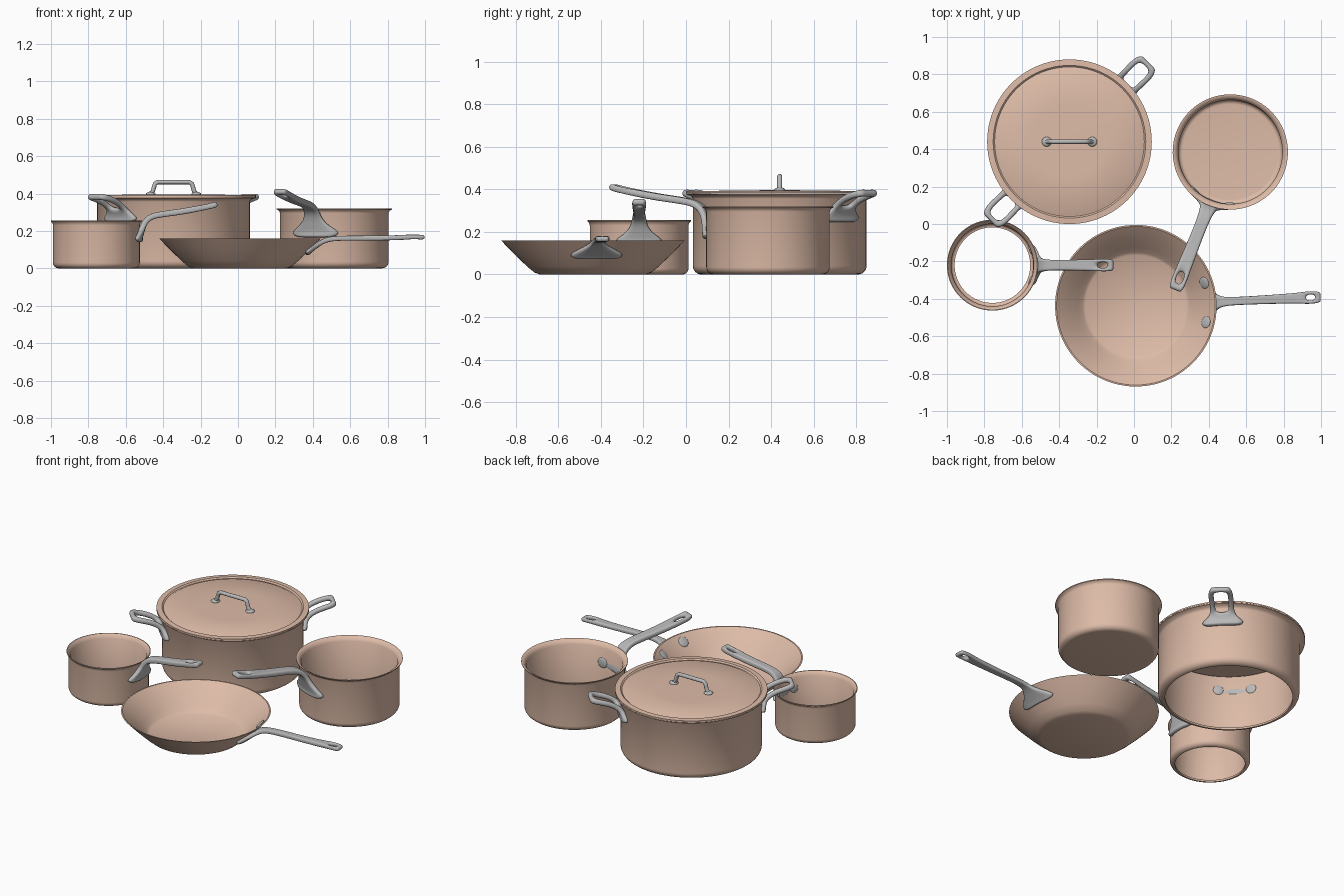
import bpy, bmesh, math
from mathutils import Vector, Matrix

if "Cube" in bpy.data.objects:
    bpy.data.objects.remove(bpy.data.objects["Cube"])


def material(name, color):
    mat = bpy.data.materials.new(name)
    mat.use_nodes = True
    mat.diffuse_color = color
    mat.node_tree.nodes["Principled BSDF"].inputs["Base Color"].default_value = color
    return mat


copper = material("pale copper", (0.73, 0.50, 0.39, 1))
steel = material("brushed steel", (0.48, 0.48, 0.48, 1))


def finish(name, bm, mat, place):
    """Turn a bmesh into a smooth shaded object."""
    bmesh.ops.recalc_face_normals(bm, faces=bm.faces)
    mesh = bpy.data.meshes.new(name)
    bm.to_mesh(mesh)
    bm.free()
    mesh.materials.append(mat)
    obj = bpy.data.objects.new(name, mesh)
    obj.matrix_world = place
    bpy.context.collection.objects.link(obj)
    bpy.ops.object.select_all(action='DESELECT')
    obj.select_set(True)
    bpy.context.view_layer.objects.active = obj
    bpy.ops.object.shade_smooth_by_angle(angle=math.radians(40))
    return obj


def lathe(name, profile, place, closed=False):
    """Spin an (r, z) profile around the vertical axis."""
    bm = bmesh.new()
    verts = [bm.verts.new((r, 0, z)) for r, z in profile]
    edges = [bm.edges.new(pair) for pair in zip(verts, verts[1:])]
    if closed:
        edges.append(bm.edges.new((verts[-1], verts[0])))
    bmesh.ops.spin(bm, geom=verts + edges, axis=(0, 0, 1), cent=(0, 0, 0),
                   angle=math.tau, steps=96)
    bmesh.ops.remove_doubles(bm, verts=bm.verts, dist=1e-5)
    return finish(name, bm, copper, place)


def arc(r, z, radius, steps=6):
    """Rounded bottom corner, from the base up to the wall."""
    turns = [math.pi / 2 * i / steps for i in range(steps + 1)]
    return [(r + radius * math.sin(a), z - radius * math.cos(a)) for a in turns]


def pot(name, radius, height, rim, corner, place, base=True):
    """Straight sided vessel with a flared lip and rounded foot."""
    wall = 0.012
    flare = rim - radius
    outer = arc(radius - corner, corner, corner) + [
        (radius, height - 0.025), (radius + flare * 0.3, height - 0.012),
        (rim, height - 0.005), (rim, height)]
    inner = [(rim - 0.004, height), (radius, height - 0.007),
             (radius - wall, height - 0.025)]
    inner += arc(radius - corner, corner, corner - wall)[::-1]
    profile = outer + inner
    if base:
        profile = [(0, 0)] + profile + [(0, wall)]
    lathe(name, profile, place, closed=not base)


def handle(name, rows, holes, hug, place, thick=0.032, inner=0.5):
    """Strip of (r, z, half width, wrap) rows; wrap bends it round the wall."""
    bm = bmesh.new()
    grid = []
    for r, z, half, wrap in rows:
        line = []
        for side in (-1, -inner, inner, 1):
            y = side * half
            bend = wrap * (hug - math.sqrt(hug * hug - y * y))
            line.append(bm.verts.new((r - bend, y, z)))
        grid.append(line)
    for i, (a, b) in enumerate(zip(grid, grid[1:])):
        for j in range(3):
            if not (j == 1 and i in holes):
                bm.faces.new((a[j], a[j + 1], b[j + 1], b[j]))
    obj = finish(name, bm, steel, place)
    solid = obj.modifiers.new("thickness", 'SOLIDIFY')
    solid.thickness = thick
    solid.offset = 0
    obj.modifiers.new("rounding", 'SUBSURF').levels = 2
    obj.modifiers["rounding"].render_levels = 2


def dome(name, spot, normal, size, depth, place):
    """Flattened round button facing along a normal."""
    bm = bmesh.new()
    bmesh.ops.create_uvsphere(bm, u_segments=24, v_segments=12, radius=1)
    turn = Vector(normal).to_track_quat('Z', 'Y').to_matrix().to_4x4()
    scale = Matrix.Diagonal((size, size, depth, 1))
    bm.transform(Matrix.Translation(spot) @ turn @ scale)
    finish(name, bm, steel, place)


def rivets(name, radius, z, spread, size, tilt, place):
    """Pair of rivet heads on the inside wall."""
    for side, label in ((-1, "right"), (1, "left")):
        a = side * math.asin(spread / radius)
        spot = (radius * math.cos(a), radius * math.sin(a), z)
        dome(f"{name}_{label}", spot, (-math.cos(a), -math.sin(a), tilt),
             size, 0.007, place)


def at(x, y, degrees=0):
    return Matrix.Translation((x, y, 0)) @ Matrix.Rotation(math.radians(degrees), 4, 'Z')


# Long pan handle: offset from wall, rise, half width, wrap
LONG = [(0.008, 0, 0.10, 1), (0.008, 0.025, 0.15, 1), (0.01, 0.06, 0.09, 1),
        (0.018, 0.105, 0.05, 0.6), (0.04, 0.155, 0.042, 0), (0.09, 0.185, 0.034, 0),
        (0.21, 0.20, 0.034, 0), (0.33, 0.22, 0.038, 0), (0.40, 0.235, 0.04, 0),
        (0.47, 0.25, 0.042, 0), (0.505, 0.262, 0.034, 0)]


def long_handle(name, radius, low, scale, place):
    rows = [(radius + 0.008 + (off - 0.008) * scale, low + rise * scale * 0.95,
             half * scale, wrap) for off, rise, half, wrap in LONG]
    handle(name, rows, {8}, radius, place)


# Small saucepan, open underneath
small = at(-0.757, -0.22)
pot("small_saucepan", 0.232, 0.255, 0.243, 0.03, small, base=False)
long_handle("small_saucepan_handle", 0.232, 0.14, 0.82, small)
rivets("small_saucepan_rivet", 0.219, 0.165, 0.08, 0.026, 0, small)

# Large saucepan
large = at(0.515, 0.385, -111.8)
pot("large_saucepan", 0.29, 0.32, 0.308, 0.035, large)
long_handle("large_saucepan_handle", 0.29, 0.165, 1, large)
rivets("large_saucepan_rivet", 0.277, 0.20, 0.10, 0.032, 0, large)

# Frying pan with sloping sides
frying = at(0.01, -0.437, 2.7)
lathe("frying_pan", [
    (0, 0), (0.25, 0), (0.275, 0.009), (0.31, 0.038), (0.37, 0.096), (0.405, 0.132),
    (0.432, 0.16), (0.424, 0.16), (0.395, 0.135), (0.36, 0.101), (0.31, 0.05),
    (0.285, 0.023), (0.27, 0.012), (0, 0.012)], frying)
handle("frying_pan_handle", [
    (0.36, 0.075, 0.09, 1), (0.376, 0.09, 0.14, 1), (0.40, 0.112, 0.09, 1),
    (0.435, 0.14, 0.035, 0.5), (0.48, 0.16, 0.022, 0), (0.60, 0.162, 0.022, 0),
    (0.80, 0.162, 0.026, 0), (0.88, 0.166, 0.03, 0), (0.91, 0.168, 0.034, 0),
    (0.96, 0.168, 0.034, 0), (0.99, 0.165, 0.026, 0)], {8}, 0.38, frying, 0.026)
rivets("frying_pan_rivet", 0.385, 0.126, 0.105, 0.032, 1, frying)

# Casserole, open underneath, with two loop handles
casserole = at(-0.345, 0.44)
pot("casserole", 0.408, 0.381, 0.44, 0.04, casserole, base=False)
for label, angle in (("left", 45), ("right", 225)):
    spot = at(-0.345, 0.44, angle)
    handle(f"casserole_handle_{label}", [
        (0.416, 0.245, 0.09, 1), (0.416, 0.265, 0.135, 1), (0.418, 0.295, 0.09, 1),
        (0.43, 0.32, 0.07, 0.6), (0.47, 0.35, 0.07, 0), (0.53, 0.37, 0.074, 0),
        (0.575, 0.38, 0.068, 0), (0.60, 0.385, 0.05, 0)], {3, 4, 5}, 0.408, spot, 0.034, 0.55)
    rivets(f"casserole_rivet_{label}", 0.395, 0.275, 0.095, 0.03, 0, spot)

# Lid with pressed groove
lathe("lid", [
    (0, 0.386), (0.40, 0.382), (0.44, 0.382), (0.44, 0.391), (0.408, 0.393),
    (0.40, 0.386), (0.392, 0.387), (0.385, 0.391), (0.2, 0.395), (0, 0.396)], casserole)

# Lid handle: bent rod on two feet
curve = bpy.data.curves.new("lid_handle", 'CURVE')
curve.dimensions = '3D'
curve.bevel_depth = 0.012
curve.bevel_resolution = 4
curve.use_fill_caps = True
half = [(-0.125, 0.398), (-0.112, 0.408), (-0.105, 0.43), (-0.099, 0.452), (-0.085, 0.461)]
path = half + [(-x, z) for x, z in reversed(half)]
spline = curve.splines.new('POLY')
spline.points.add(len(path) - 1)
for point, (x, z) in zip(spline.points, path):
    point.co = (x, 0, z, 1)
spline.use_smooth = True
curve.materials.append(steel)
rod = bpy.data.objects.new("lid_handle", curve)
rod.matrix_world = casserole
bpy.context.collection.objects.link(rod)
for side, label in ((-1, "right"), (1, "left")):
    dome(f"lid_handle_foot_{label}", (side * 0.122, 0, 0.397), (0, 0, 1), 0.026, 0.012, casserole)
